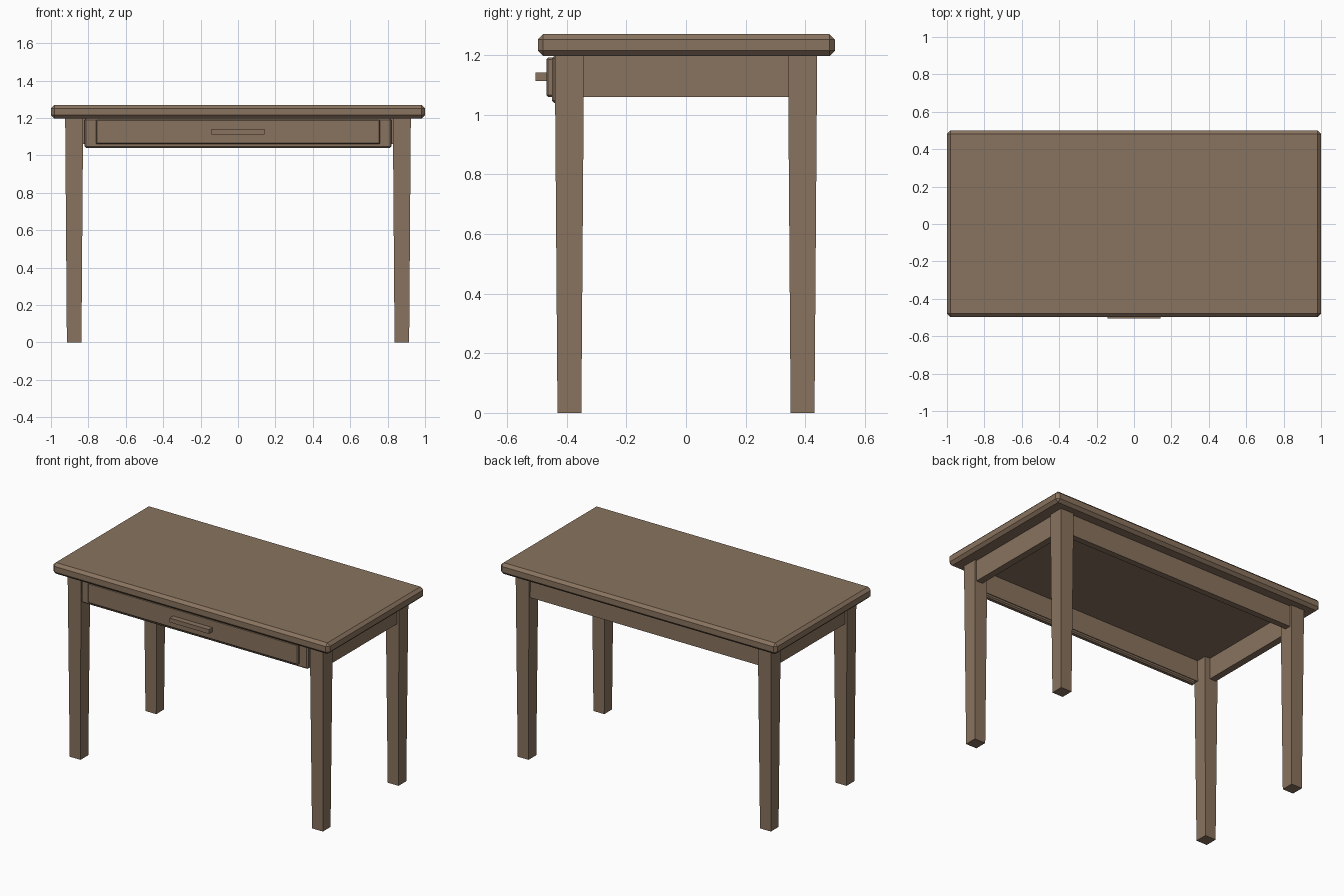
import bpy
import bmesh

if "Cube" in bpy.data.objects:
    bpy.data.objects.remove(bpy.data.objects["Cube"], do_unlink=True)

WOOD = (0.25, 0.172, 0.113, 1)
wood = bpy.data.materials.new("brown wood")
wood.use_nodes = True
wood.diffuse_color = WOOD
wood.node_tree.nodes["Principled BSDF"].inputs["Base Color"].default_value = WOOD


def box(name, x, y, z, bevel=0, taper=0):
    """Box between (low, high) ranges; taper draws the bottom in on each side."""
    bm = bmesh.new()
    bmesh.ops.create_cube(bm, size=1)
    for v in bm.verts:
        at_bottom = v.co.z < 0
        for axis, (low, high) in enumerate((x, y, z)):
            inset = taper if at_bottom and axis < 2 else 0
            v.co[axis] = high - inset if v.co[axis] > 0 else low + inset
    if bevel:
        bmesh.ops.bevel(bm, geom=bm.edges[:], offset=bevel, segments=1,
                        affect='EDGES', clamp_overlap=True)
    mesh = bpy.data.meshes.new(name)
    bm.to_mesh(mesh)
    bm.free()
    mesh.materials.append(wood)
    obj = bpy.data.objects.new(name, mesh)
    bpy.context.collection.objects.link(obj)
    return obj


def span(sign, inner, outer):
    """Range between two distances on one side of the centre."""
    return tuple(sorted((sign * inner, sign * outer)))


# Chamfered top
TOP = 1.197
box("table_top", (-1, 1), (-0.497, 0.5), (TOP, 1.27), bevel=0.018)

# Tapered legs and side aprons
for side, sx in (("left", 1), ("right", -1)):
    for end, sy in (("front", -1), ("back", 1)):
        box(f"{end}_{side}_leg", span(sx, 0.828, 0.924), span(sy, 0.342, 0.44),
            (0, TOP), taper=0.009)
    box(f"{side}_apron", span(sx, 0.865, 0.91), (-0.36, 0.36), (1.06, TOP))

# Long aprons
box("back_apron", (-0.85, 0.85), (0.385, 0.425), (1.06, TOP))
box("front_apron", (-0.85, 0.85), (-0.43, -0.41), (1.06, TOP))

# Drawer frame, drawer panel and pull
box("drawer_frame", (-0.82, 0.82), (-0.45, -0.415), (1.04, TOP), bevel=0.008)
box("drawer_front", (-0.76, 0.76), (-0.468, -0.44), (1.06, 1.192), bevel=0.006)
box("drawer_pull", (-0.142, 0.142), (-0.504, -0.46), (1.113, 1.141))
